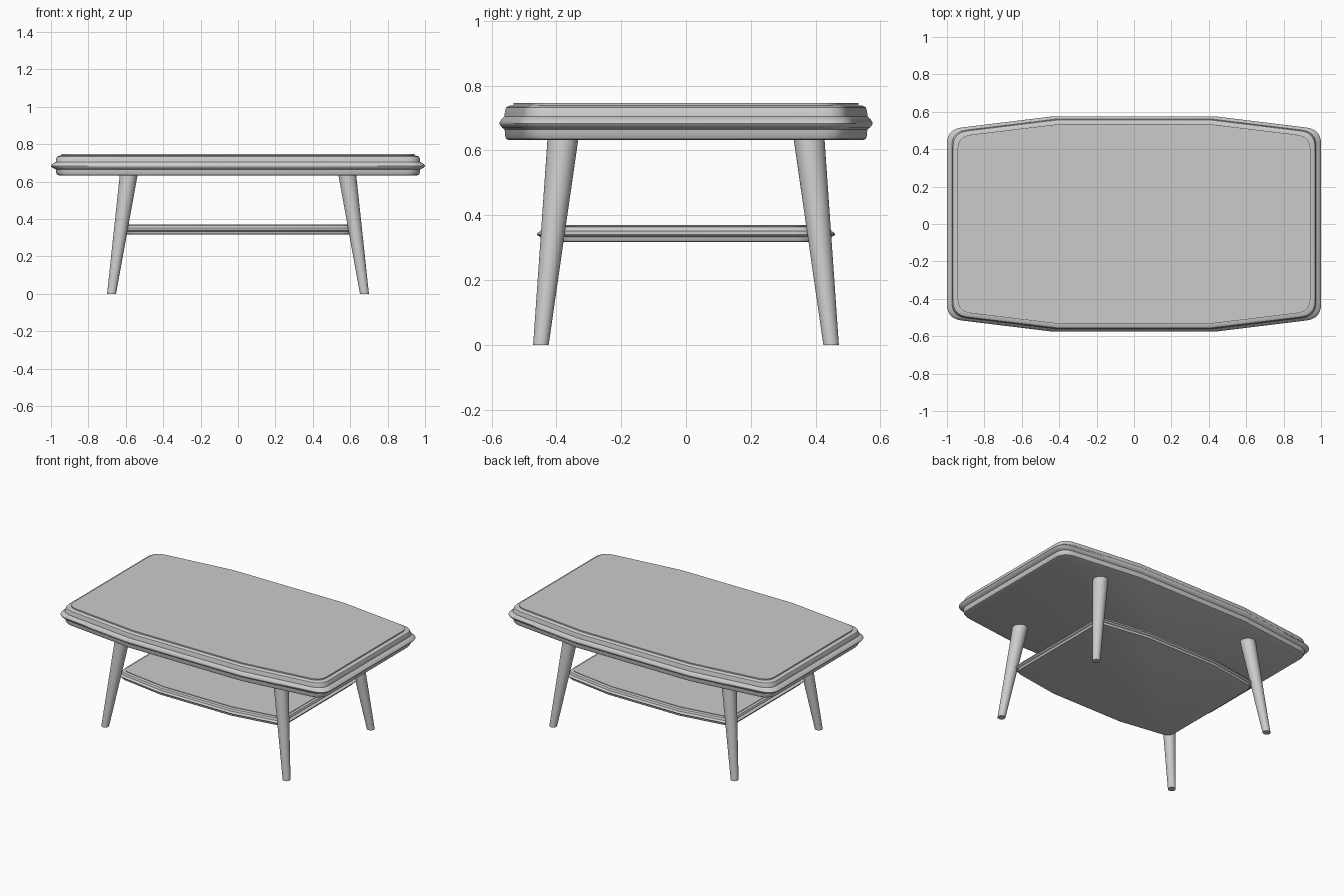
import bpy, bmesh
from mathutils import Vector

if "Cube" in bpy.data.objects:
    bpy.data.objects.remove(bpy.data.objects["Cube"])


def outline():
    # one quadrant of the boat-shaped outline, mirrored to a full loop
    a, b, c = Vector((1, 0.43)), Vector((1, 0.506)), Vector((0.92, 0.516))
    q = []
    for i in range(9):
        t = i / 8
        q.append(a * (1 - t) ** 2 + b * 2 * t * (1 - t) + c * t * t)
    q.append(Vector((0.43, 0.576)))
    half = q + [Vector((-p.x, p.y)) for p in reversed(q)]
    return half + [Vector((-p.x, -p.y)) for p in half]


def finish(bm, name):
    bmesh.ops.recalc_face_normals(bm, faces=bm.faces)
    me = bpy.data.meshes.new(name)
    bm.to_mesh(me)
    bm.free()
    ob = bpy.data.objects.new(name, me)
    bpy.context.collection.objects.link(ob)
    bpy.ops.object.select_all(action='DESELECT')
    ob.select_set(True)
    bpy.context.view_layer.objects.active = ob
    bpy.ops.object.shade_smooth_by_angle(angle=0.6)
    return ob


def loft(name, rings):
    # skin a stack of closed rings and cap both ends
    bm = bmesh.new()
    loops = [[bm.verts.new(p) for p in r] for r in rings]
    n = len(loops[0])
    for lo, hi in zip(loops, loops[1:]):
        for i in range(n):
            j = (i + 1) % n
            bm.faces.new((lo[i], lo[j], hi[j], hi[i]))
    bm.faces.new(loops[0])
    bm.faces.new(loops[-1])
    return finish(bm, name)


# moulded edge: x scale, y scale, height; ends with the raised top plate
PROFILE = [
    (0.955, 0.950, 0.632), (0.967, 0.964, 0.636), (0.972, 0.970, 0.645),
    (0.974, 0.972, 0.665), (0.985, 0.985, 0.670), (0.997, 0.997, 0.678),
    (1.000, 1.000, 0.684), (0.997, 0.997, 0.690), (0.985, 0.985, 0.699),
    (0.974, 0.974, 0.705), (0.972, 0.970, 0.722), (0.967, 0.964, 0.733),
    (0.955, 0.950, 0.738), (0.943, 0.926, 0.739), (0.943, 0.926, 0.747)]


def slab(name, kx, ky, kz, z0):
    pts = outline()
    loft(name, [[(p.x * sx * kx, p.y * sy * ky, z0 + (z - 0.632) * kz)
                 for p in pts] for sx, sy, z in PROFILE])


# table top and lower shelf share the same shape
slab("table_top", 1, 1, 1, 0.632)
slab("lower_shelf", 0.63, 0.80, 0.465, 0.317)

# splayed, tapered legs
for sx, side in ((-1, "left"), (1, "right")):
    for sy, end in ((-1, "front"), (1, "back")):
        bm = bmesh.new()
        bmesh.ops.create_cone(bm, cap_ends=True, segments=32,
                              radius1=0.024, radius2=0.048, depth=0.645)
        for v in bm.verts:
            v.co.z += 0.3225
            t = v.co.z / 0.645
            v.co.x += sx * (0.676 - 0.093 * t)
            v.co.y += sy * (0.448 - 0.069 * t)
        finish(bm, f"{end}_{side}_leg")
